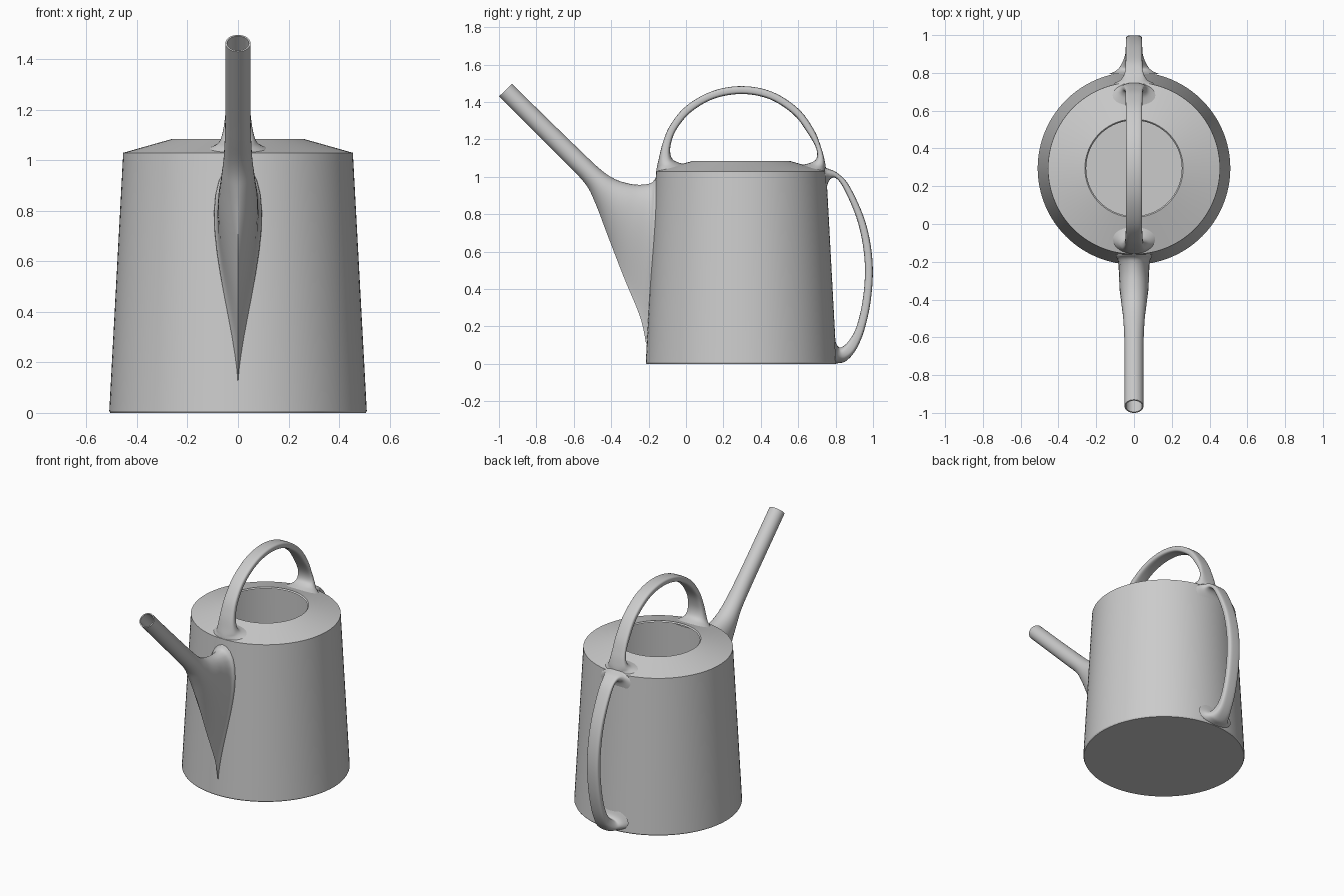
import bpy, bmesh, math
from math import sin, cos, pi, sqrt

CY = 0.295   # centre of the body in y


def finish(name, bm, angle=40):
    bmesh.ops.recalc_face_normals(bm, faces=bm.faces)
    me = bpy.data.meshes.new(name)
    bm.to_mesh(me)
    bm.free()
    ob = bpy.data.objects.new(name, me)
    bpy.context.collection.objects.link(ob)
    bpy.ops.object.select_all(action='DESELECT')
    ob.select_set(True)
    bpy.context.view_layer.objects.active = ob
    bpy.ops.object.shade_smooth_by_angle(angle=math.radians(angle))
    return ob


def skin(bm, rings):
    loops = [[bm.verts.new(p) for p in r] for r in rings]
    n = len(rings[0])
    for a, b in zip(loops, loops[1:]):
        for i in range(n):
            j = (i + 1) % n
            bm.faces.new((a[i], a[j], b[j], b[i]))
    return loops


def smooth_keys(keys, steps=6):
    """Catmull-Rom interpolation of section parameters."""
    out = []
    for i in range(len(keys) - 1):
        p0, p1 = keys[max(i - 1, 0)], keys[i]
        p2, p3 = keys[i + 1], keys[min(i + 2, len(keys) - 1)]
        for s in range(steps):
            t = s / steps
            out.append([0.5 * (2 * b + (c - a) * t + (2 * a - 5 * b + 4 * c - d) * t * t
                               + (3 * b - a - 3 * c + d) * t ** 3)
                        for a, b, c, d in zip(p0, p1, p2, p3)])
    return out + [list(keys[-1])]


def section(ay, az, by, bz, w, k=0.0, e=1.0, inset=0.0, n=32):
    """Ring spanning A to B in the yz plane, half-width w; k = teardrop, e = squareness."""
    cy, cz, hy, hz = (ay + by) / 2, (az + bz) / 2, (ay - by) / 2, (az - bz) / 2
    f = 1 - inset / max(math.hypot(hy, hz), 1e-6)
    sp = lambda v: math.copysign(abs(v) ** e, v)
    k = max(k, 0)
    ang = [2 * pi * i / n for i in range(n)]
    xs = [sp(sin(a)) * max((1 + cos(a)) / 2, 0) ** k for a in ang]
    m = (w - inset) / max(xs)
    return [(x * m, cy + hy * f * sp(cos(a)), cz + hz * f * sp(cos(a)))
            for x, a in zip(xs, ang)]


# Body: hollow tapered can with a sloping shoulder and round opening
profile = [(0.0005, 0), (0.506, 0), (0.51, 0.008), (0.455, 1.03), (0.26, 1.085),
           (0.253, 1.077), (0.443, 1.02), (0.497, 0.015), (0.0005, 0.015)]
N = 96
bm = bmesh.new()
loops = skin(bm, [[(r * cos(2 * pi * i / N), CY + r * sin(2 * pi * i / N), z)
                   for i in range(N)] for r, z in profile])
bm.faces.new(loops[0])
bm.faces.new(loops[-1])
finish("body", bm, 10)

# Spout: straight tube widening into a teardrop root on the body wall
spout_keys = [
    (-0.93, 1.497, -1.0, 1.43, 0.05, 0),
    (-0.75, 1.32, -0.82, 1.25, 0.05, 0),
    (-0.58, 1.155, -0.655, 1.085, 0.051, 0),
    (-0.46, 1.042, -0.54, 0.965, 0.057, 0.05),
    (-0.38, 0.988, -0.485, 0.86, 0.066, 0.15),
    (-0.30, 0.963, -0.42, 0.69, 0.076, 0.35),
    (-0.235, 0.958, -0.335, 0.47, 0.08, 0.6),
    (-0.185, 0.968, -0.245, 0.25, 0.083, 0.9),
    (-0.162, 0.995, -0.212, 0.10, 0.095, 1.1),
]
keys = smooth_keys(spout_keys)
outer = [section(*q) for q in keys]
inner = [section(*q, inset=0.007) for q in keys]


def on_wall(ring, depth):
    return [(x, CY - sqrt((0.51 - 0.054 * z - depth) ** 2 - x * x), z) for x, y, z in ring]


outer[-1] = on_wall(outer[-1], 0.004)
inner[-1] = on_wall(inner[-1], 0.004)
bm = bmesh.new()
skin(bm, outer[::-1] + inner)
finish("spout", bm, 50)

# Carrying handle: arch over the opening, flared at both feet
top_keys = [
    (-0.158, 1.015, 0.03, 1.062, 0.135),
    (-0.157, 1.045, -0.045, 1.078, 0.085),
    (-0.147, 1.09, -0.078, 1.105, 0.064),
    (-0.125, 1.18, -0.083, 1.165, 0.051),
    (-0.085, 1.275, -0.053, 1.25, 0.045),
    (0.0, 1.378, 0.025, 1.345, 0.043),
    (0.14, 1.458, 0.15, 1.418, 0.043),
    (0.30, 1.485, 0.30, 1.443, 0.043),
    (0.46, 1.455, 0.448, 1.415, 0.043),
    (0.60, 1.365, 0.575, 1.333, 0.043),
    (0.685, 1.25, 0.65, 1.235, 0.045),
    (0.725, 1.15, 0.695, 1.155, 0.048),
    (0.742, 1.085, 0.698, 1.10, 0.06),
    (0.748, 1.045, 0.665, 1.075, 0.08),
    (0.748, 1.02, 0.60, 1.06, 0.125),
]
# Side handle: tall loop on the back, from the rim to the base
back_keys = [
    (0.740, 1.05, 0.748, 0.92, 0.11),
    (0.762, 1.043, 0.765, 0.98, 0.07),
    (0.81, 1.02, 0.80, 0.994, 0.048),
    (0.87, 0.957, 0.845, 0.935, 0.044),
    (0.945, 0.80, 0.91, 0.785, 0.043),
    (0.985, 0.65, 0.945, 0.64, 0.043),
    (0.999, 0.49, 0.957, 0.49, 0.043),
    (0.985, 0.32, 0.943, 0.33, 0.043),
    (0.95, 0.17, 0.91, 0.195, 0.044),
    (0.905, 0.07, 0.868, 0.12, 0.048),
    (0.855, 0.015, 0.828, 0.088, 0.068),
    (0.815, 0.004, 0.808, 0.10, 0.095),
    (0.797, 0.003, 0.794, 0.14, 0.13),
]
for name, ks in (("carrying_handle", top_keys), ("back_handle", back_keys)):
    bm = bmesh.new()
    q = smooth_keys(ks)
    # strap-like in the middle, rounder where it blends into the body
    skin(bm, [section(*p, e=0.55 if p[4] < 0.05 else min(1, 0.55 + (p[4] - 0.05) * 15))
              for p in q])
    finish(name, bm, 40)
